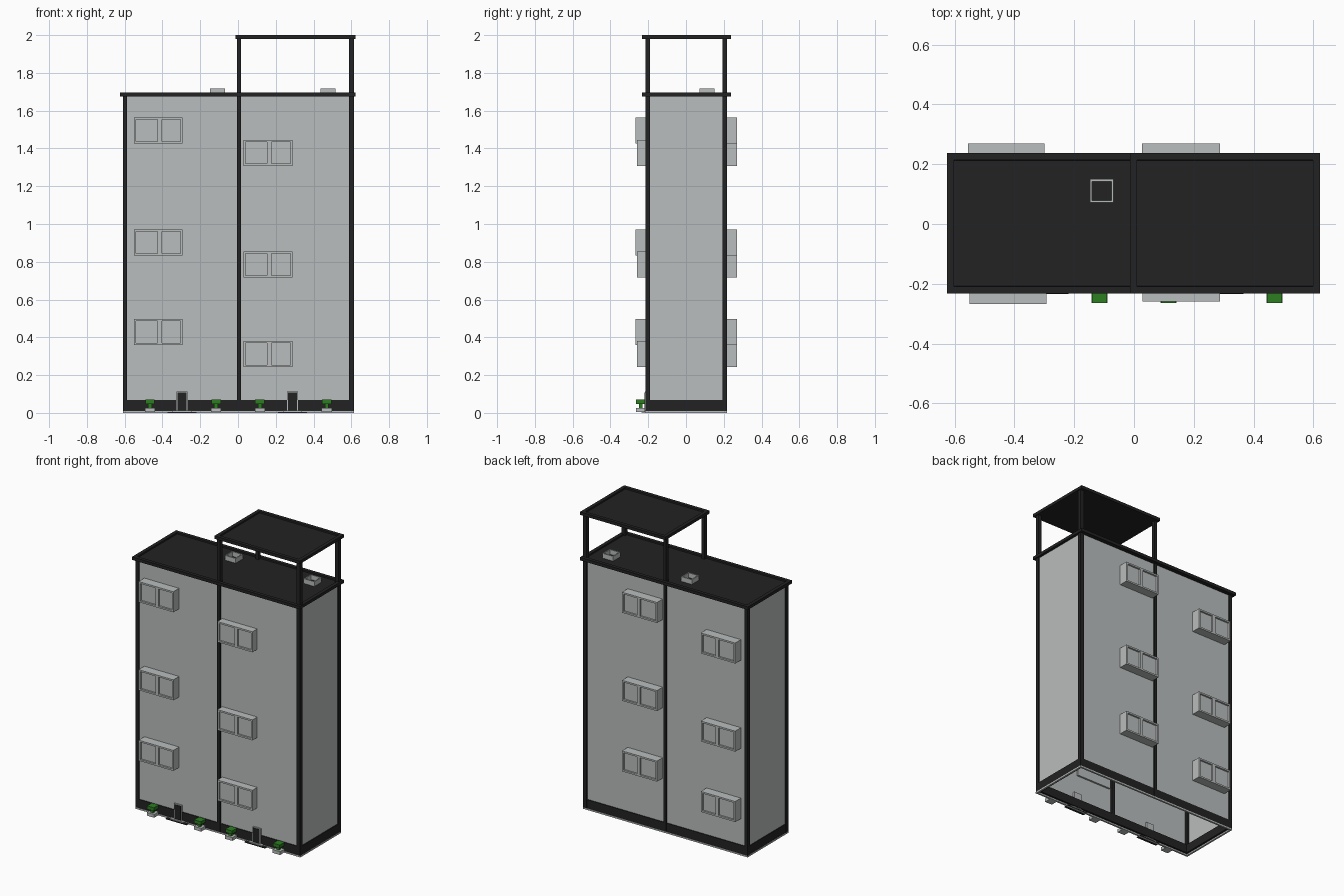
import bpy, bmesh

if "Cube" in bpy.data.objects:
    bpy.data.objects.remove(bpy.data.objects["Cube"])


def material(name, rgb):
    m = bpy.data.materials.new(name)
    m.diffuse_color = (*rgb, 1)
    m.use_nodes = True
    m.node_tree.nodes["Principled BSDF"].inputs["Base Color"].default_value = m.diffuse_color
    return m


GREY = material("light grey", (0.49, 0.51, 0.51))
DARK = material("charcoal", (0.016, 0.016, 0.016))
GREEN = material("leaf green", (0.025, 0.21, 0.015))


def finish(name, bm, mat):
    me = bpy.data.meshes.new(name)
    bm.to_mesh(me)
    bm.free()
    me.materials.append(mat)
    ob = bpy.data.objects.new(name, me)
    bpy.context.collection.objects.link(ob)
    return ob


def add_box(bm, x0, x1, y0, y1, z0, z1):
    vs = bmesh.ops.create_cube(bm, size=1)["verts"]
    for v in vs:
        v.co = (x1 if v.co.x > 0 else x0, y1 if v.co.y > 0 else y0,
                z1 if v.co.z > 0 else z0)
    return vs


def boxes(name, mat, *dims):
    bm = bmesh.new()
    for d in dims:
        add_box(bm, *d)
    return finish(name, bm, mat)


def ring(name, mat, x0, x1, y0, y1, z0, z1, t):
    # four bars around an open rectangle
    return boxes(name, mat,
                 (x0, x1, y0, y0 + t, z0, z1), (x0, x1, y1 - t, y1, z0, z1),
                 (x0, x0 + t, y0 + t, y1 - t, z0, z1),
                 (x1 - t, x1, y0 + t, y1 - t, z0, z1))


# walls: open shell
bm = bmesh.new()
add_box(bm, -0.603, 0.605, -0.207, 0.209, 0.01, 1.68)
bm.normal_update()
bmesh.ops.delete(bm, geom=[f for f in bm.faces if abs(f.normal.z) > 0.5],
                 context='FACES')
finish("walls", bm, GREY)

# plinth and thin ground edge
ring("plinth", DARK, -0.607, 0.611, -0.212, 0.214, 0.01, 0.068, 0.022)
ring("ground_edge", GREY, -0.61, 0.614, -0.215, 0.217, 0.0, 0.01, 0.012)

# corner and centre pillars; the taller ones carry the canopy
for x0, x1, top in ((-0.61, -0.587, 1.68), (-0.004, 0.017, 1.985),
                    (0.587, 0.613, 1.985)):
    for y0, y1 in ((-0.215, -0.19), (0.192, 0.217)):
        boxes("pillar", DARK, (x0, x1, y0, y1, 0.01, top))


# roofs: slabs with a sunken centre
def roof(name, x0, x1, z0, z1):
    bm = bmesh.new()
    add_box(bm, x0, x1, -0.232, 0.237, z0, z1)
    bm.normal_update()
    top = [f for f in bm.faces if f.normal.z > 0.5]
    bmesh.ops.inset_region(bm, faces=top, thickness=0.033)
    r = bmesh.ops.inset_region(bm, faces=top, thickness=0.0005)
    for v in top[0].verts:
        v.co.z -= 0.01
    finish(name, bm, DARK)


roof("main_roof", -0.626, 0.622, 1.675, 1.695)
roof("canopy_roof", -0.013, 0.622, 1.98, 2.0)

# roof vents
for x in (-0.108, 0.477):
    ring("roof_vent", GREY, x - 0.04, x + 0.04, 0.072, 0.15, 1.683, 1.717, 0.007)


# bay windows: frame bars around two recessed panes
def window(x0, x1, z0, z1, inner, outer):
    s = 1 if outer > 0 else -1
    y = lambda a, b: (min(a, b), max(a, b))
    full = y(inner, outer)
    m = x0 + (x1 - x0) * 0.53
    t = 0.011
    boxes("window_frame", GREY,
          (x0, x1, *full, z0, z0 + t), (x0, x1, *full, z1 - t, z1),
          (x0, x0 + t, *full, z0 + t, z1 - t),
          (m - t, m + t, *full, z0 + t, z1 - t),
          (x1 - t, x1, *full, z0 + t, z1 - t))
    pane = y(inner, outer - s * 0.012)
    boxes("window_panes", GREY,
          (x0 + t, m - t, *pane, z0 + t, z1 - t),
          (m + t, x1 - t, *pane, z0 + t, z1 - t))


for zh, zl in ((1.494, 1.377), (0.902, 0.785), (0.428, 0.312)):
    h = 0.069
    window(-0.551, -0.293, zh - h, zh + h, -0.195, -0.268)
    window(0.028, 0.288, zl - h, zl + h, -0.195, -0.259)
    window(0.027, 0.287, zh - h, zh + h, 0.197, 0.27)
    window(-0.555, -0.299, zl - h, zl + h, 0.197, 0.27)

# doors with frames, steps and mats
for x in (-0.296, 0.289):
    boxes("door_frame", GREY, (x - 0.029, x + 0.029, -0.216, -0.195, 0.008, 0.113))
    boxes("door", DARK, (x - 0.023, x + 0.023, -0.219, -0.2, 0.012, 0.108))
    boxes("door_step", GREY, (x - 0.05, x + 0.05, -0.23, -0.2, 0.004, 0.013))
    boxes("door_mat", DARK, (x - 0.077, x + 0.077, -0.235, -0.2, 0.001, 0.006))

# potted plants along the front
for x in (-0.466, -0.116, 0.116, 0.47):
    boxes("plant_pot", GREY, (x - 0.027, x + 0.027, -0.264, -0.216, 0.004, 0.026))
    boxes("plant", GREEN, (x - 0.01, x + 0.01, -0.25, -0.23, 0.02, 0.052),
          (x - 0.025, x + 0.025, -0.264, -0.216, 0.048, 0.07))
